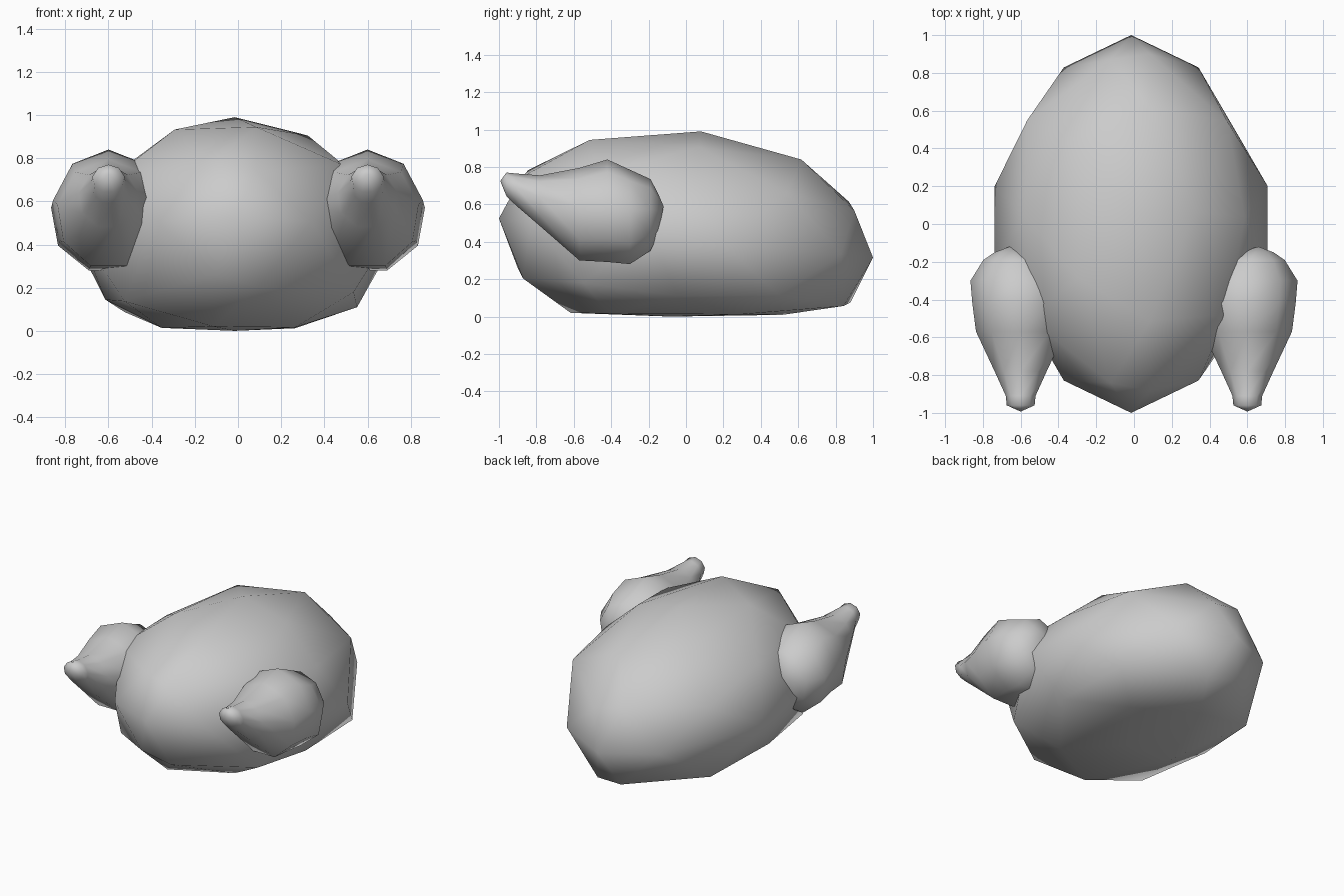
import bpy, bmesh
from math import sin, cos, tau

if "Cube" in bpy.data.objects:
    bpy.data.objects.remove(bpy.data.objects["Cube"])

grey = bpy.data.materials.new("plain grey")
grey.use_nodes = True
grey.diffuse_color = (0.6, 0.6, 0.6, 1)
grey.node_tree.nodes["Principled BSDF"].inputs["Base Color"].default_value = (0.6, 0.6, 0.6, 1)


def finish(name, bm):
    """Turn a bmesh into a smooth grey object."""
    bmesh.ops.recalc_face_normals(bm, faces=bm.faces[:])
    for f in bm.faces:
        f.smooth = True
    mesh = bpy.data.meshes.new(name)
    bm.to_mesh(mesh)
    bm.free()
    mesh.materials.append(grey)
    ob = bpy.data.objects.new(name, mesh)
    bpy.context.collection.objects.link(ob)


def body_point(x, y, z):
    """Shape a unit sphere point: long egg, flat belly, high front, low rear."""
    corner = x * x * y * y
    width = 0.68 + corner - 0.7 * y ** 4 - 0.05 * z * z
    length = 1 + 0.18 * z * z - 0.5 * x ** 6 + 0.2 * corner
    middle = 0.42 - 0.105 * y
    if z >= 0:
        height = middle + z * (0.57 - 0.06 * y * y)
    else:
        height = middle * max(0, 1 + z) ** (1.8 + 1.1 * y ** 3)
    return (x * width - 0.015, y * length + 0.08 * z * (1 - y * y), height)


# Body: a coarse icosphere pressed into shape
bm = bmesh.new()
bmesh.ops.create_icosphere(bm, subdivisions=2, radius=1)
for v in bm.verts:
    v.co = body_point(*v.co)
finish("body", bm)


def lobe(name, side, stations, sides=9):
    """Round rings along y, closed to a point at both ends.
    Station is (y, centre x, half width, bottom, top)."""
    bm = bmesh.new()
    rings = []
    for y, cx, w, lo, hi in stations:
        mid, r = (lo + hi) / 2, (hi - lo) / 2
        rings.append([bm.verts.new((side * cx + w * sin(tau * i / sides), y,
                                    mid + r * cos(tau * i / sides))) for i in range(sides)])
    for a, b in zip(rings, rings[1:]):
        for i in range(sides):
            j = (i + 1) % sides
            bm.faces.new((a[i], a[j], b[j], b[i]))
    for ring, tip in ((rings[0], (side * 0.6, -0.993, 0.725)),
                      (rings[-1], (side * 0.66, -0.12, 0.59))):
        v = bm.verts.new(tip)
        for i in range(sides):
            bm.faces.new((ring[i], ring[(i + 1) % sides], v))
    finish(name, bm)


# Side lobes: round at the back, tapering to a blunt raised tip in front
lobe_rings = [(-0.96, 0.6, 0.075, 0.64, 0.77), (-0.91, 0.6, 0.08, 0.59, 0.765),
              (-0.78, 0.6, 0.14, 0.475, 0.755), (-0.57, 0.6, 0.24, 0.285, 0.795),
              (-0.42, 0.6, 0.26, 0.275, 0.84), (-0.3, 0.6, 0.27, 0.265, 0.785),
              (-0.19, 0.62, 0.18, 0.34, 0.735), (-0.15, 0.64, 0.1, 0.43, 0.66)]
lobe("left_lobe", 1, lobe_rings)
lobe("right_lobe", -1, lobe_rings)
